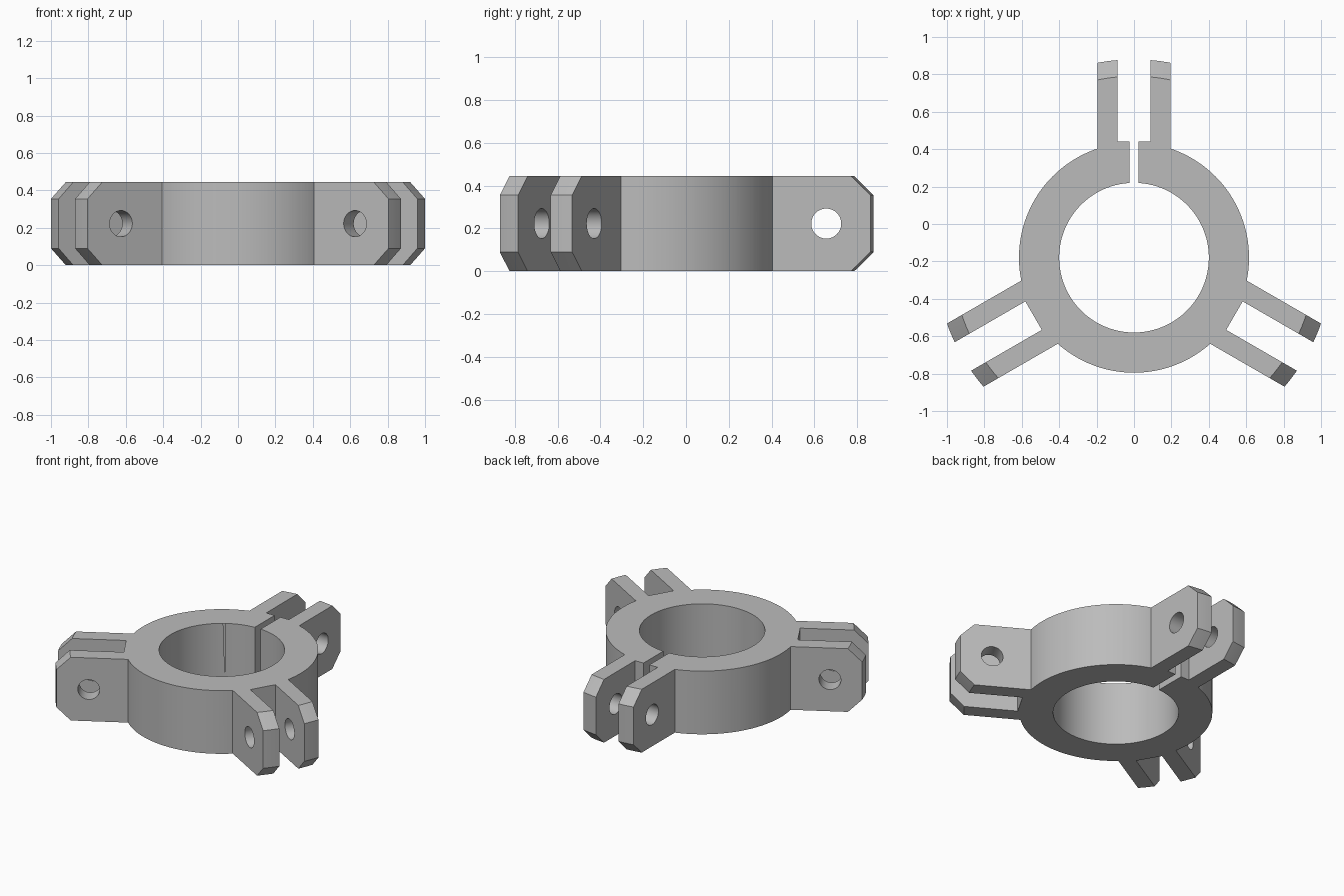
import bpy
import bmesh
import math
from mathutils import Matrix

HEIGHT = 0.445
MID = HEIGHT / 2
CENTRE = Matrix.Translation((0, -0.18, MID))
ARM_ANGLES = [math.radians(a) for a in (0, 120, 240)]

if "Cube" in bpy.data.objects:
    bpy.data.objects.remove(bpy.data.objects["Cube"], do_unlink=True)

grey = bpy.data.materials.new("plain grey")
grey.use_nodes = True
colour = (0.5, 0.5, 0.5, 1)
grey.diffuse_color = colour
grey.node_tree.nodes["Principled BSDF"].inputs["Base Color"].default_value = colour


def finish(name, bm):
    """Turn a bmesh built around the ring centre into an object."""
    bmesh.ops.recalc_face_normals(bm, faces=bm.faces)
    mesh = bpy.data.meshes.new(name)
    bm.to_mesh(mesh)
    bm.free()
    mesh.materials.append(grey)
    obj = bpy.data.objects.new(name, mesh)
    obj.matrix_world = CENTRE
    bpy.context.collection.objects.link(obj)
    return obj


def cylinder(name, radius, depth, segments=192):
    bm = bmesh.new()
    bmesh.ops.create_cone(bm, cap_ends=True, segments=segments,
                          radius1=radius, radius2=radius, depth=depth)
    return finish(name, bm)


def box(name, width, y0, y1, depth, turn=0):
    """Box centred on the radial direction, from y0 to y1, turned about z."""
    bm = bmesh.new()
    place = (Matrix.Rotation(turn, 4, 'Z')
             @ Matrix.Translation((0, (y0 + y1) / 2, 0))
             @ Matrix.Diagonal((width, y1 - y0, depth, 1)))
    bmesh.ops.create_cube(bm, size=1, matrix=place)
    return finish(name, bm)


def pin_hole(name, turn):
    """Cutter running across a pair of lugs."""
    bm = bmesh.new()
    place = (Matrix.Rotation(turn, 4, 'Z')
             @ Matrix.Translation((0, 0.835, 0))
             @ Matrix.Rotation(math.pi / 2, 4, 'Y'))
    bmesh.ops.create_cone(bm, cap_ends=True, segments=64, radius1=0.07,
                          radius2=0.07, depth=0.6, matrix=place)
    return finish(name, bm)


def chamfered_disc(name, radius, chamfer, height):
    """Disc with bevelled rims that trims the height and the lug ends."""
    h = height / 2
    profile = [(0, -h), (radius - chamfer, -h), (radius, chamfer - h),
               (radius, h - chamfer), (radius - chamfer, h), (0, h)]
    bm = bmesh.new()
    verts = [bm.verts.new((r, 0, z)) for r, z in profile]
    edges = [bm.edges.new(pair) for pair in zip(verts, verts[1:])]
    bmesh.ops.spin(bm, geom=verts + edges, axis=(0, 0, 1), cent=(0, 0, 0),
                   angle=math.tau, steps=192, use_merge=False)
    bmesh.ops.remove_doubles(bm, verts=bm.verts, dist=0.0001)
    return finish(name, bm)


def combine(target, tool, operation):
    mod = target.modifiers.new(tool.name, 'BOOLEAN')
    mod.operation = operation
    mod.solver = 'EXACT'
    mod.object = tool
    bpy.context.view_layer.objects.active = target
    bpy.ops.object.modifier_apply(modifier=mod.name)
    bpy.data.objects.remove(tool, do_unlink=True)


# Ring and three radial arms, oversized in height and length
clamp = cylinder("clamp_ring", 0.615, 0.6)
for turn in ARM_ANGLES:
    combine(clamp, box("arm", 0.39, 0.45, 1.2, 0.7, turn), 'UNION')

# Trim to final height with rounded, chamfered arm ends
combine(clamp, chamfered_disc("envelope", 1.06, 0.09, HEIGHT), 'INTERSECT')

# Central bore and the slit at the back
combine(clamp, cylinder("bore", 0.40, 0.8), 'DIFFERENCE')
combine(clamp, box("slit", 0.046, 0.2, 0.8, 0.9), 'DIFFERENCE')

# Split each arm into two lugs and drill the pin holes
for turn in ARM_ANGLES:
    combine(clamp, box("gap", 0.176, 0.62, 1.3, 1.0, turn), 'DIFFERENCE')
    combine(clamp, pin_hole("pin_hole", turn), 'DIFFERENCE')

bpy.ops.object.select_all(action='DESELECT')
clamp.select_set(True)
bpy.context.view_layer.objects.active = clamp
bpy.ops.object.shade_smooth_by_angle(angle=math.radians(20))
